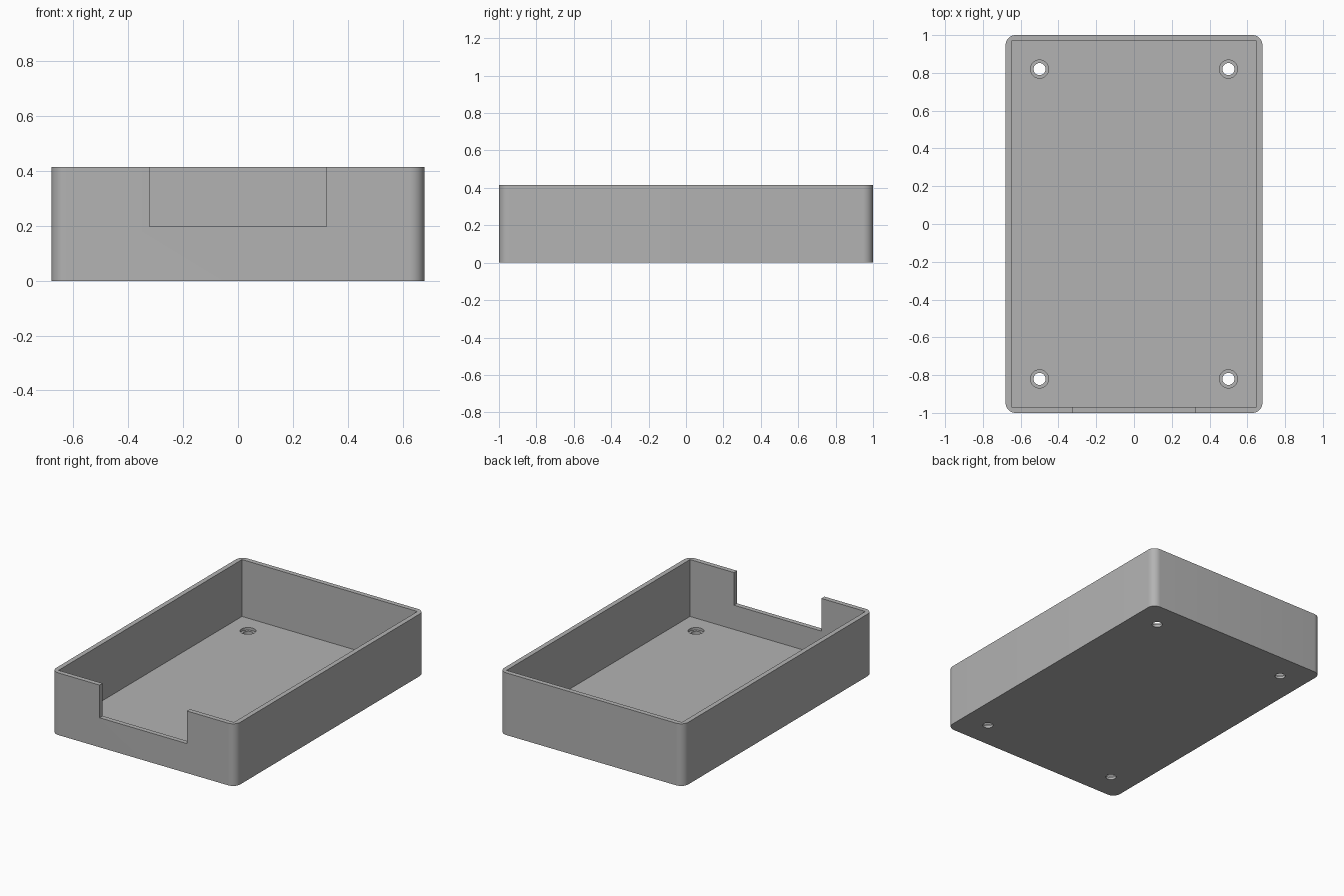
import bpy, bmesh, math

cube = bpy.data.objects.get("Cube")
if cube:
    bpy.data.objects.remove(cube, do_unlink=True)

W, L, H = 1.36, 2.0, 0.415          # outer size
WALL, FLOOR, RADIUS = 0.032, 0.035, 0.053
NOTCH_W, NOTCH_Z = 0.645, 0.197

grey = bpy.data.materials.new("light_grey")
grey.use_nodes = True
COLOUR = (0.45, 0.45, 0.45, 1)
grey.diffuse_color = COLOUR
grey.node_tree.nodes["Principled BSDF"].inputs["Base Color"].default_value = COLOUR


def finish(name, bm):
    mesh = bpy.data.meshes.new(name)
    bm.to_mesh(mesh)
    bm.free()
    mesh.materials.append(grey)
    obj = bpy.data.objects.new(name, mesh)
    bpy.context.collection.objects.link(obj)
    return obj


def box(name, size, low, centre_y=0, corner=0):
    """Box standing on z = low, with optional rounded vertical edges."""
    bm = bmesh.new()
    bmesh.ops.create_cube(bm, size=1)
    bmesh.ops.scale(bm, vec=size, verts=bm.verts)
    bmesh.ops.translate(bm, vec=(0, centre_y, low + size[2] / 2), verts=bm.verts)
    if corner:
        upright = [e for e in bm.edges if abs(e.verts[0].co.z - e.verts[1].co.z) > 0.1]
        bmesh.ops.bevel(bm, geom=upright, offset=corner, segments=10,
                        profile=0.5, affect='EDGES')
    return finish(name, bm)


def cylinder(name, x, y, radius, low, high):
    bm = bmesh.new()
    bmesh.ops.create_cone(bm, cap_ends=True, segments=40, radius1=radius,
                          radius2=radius, depth=high - low)
    bmesh.ops.translate(bm, vec=(x, y, (low + high) / 2), verts=bm.verts)
    return finish(name, bm)


def cut(target, cutter):
    cutter.hide_render = True
    mod = target.modifiers.new(cutter.name, 'BOOLEAN')
    mod.operation = 'DIFFERENCE'
    mod.solver = 'EXACT'
    mod.object = cutter
    bpy.context.view_layer.objects.active = target
    bpy.ops.object.modifier_apply(modifier=mod.name)
    bpy.data.objects.remove(cutter, do_unlink=True)


# Open tray: rounded outside, square inside
tray = box("case_tray", (W, L, H), 0, corner=RADIUS)
cut(tray, box("cavity", (W - 2 * WALL, L - 2 * WALL, H), FLOOR))

# Cable opening in the front wall
cut(tray, box("front_opening", (NOTCH_W, 0.2, H), NOTCH_Z, centre_y=-L / 2))

# Four screw holes with counterbores in the floor
for x in (-0.5, 0.5):
    for y in (-0.82, 0.82):
        cut(tray, cylinder("screw_hole", x, y, 0.032, -0.1, 0.1))
        cut(tray, cylinder("counterbore", x, y, 0.048, FLOOR / 2, 0.1))

# Smooth corners with sharp edges kept
bpy.ops.object.select_all(action='DESELECT')
tray.select_set(True)
bpy.context.view_layer.objects.active = tray
bpy.ops.object.shade_smooth_by_angle(angle=math.radians(30))
